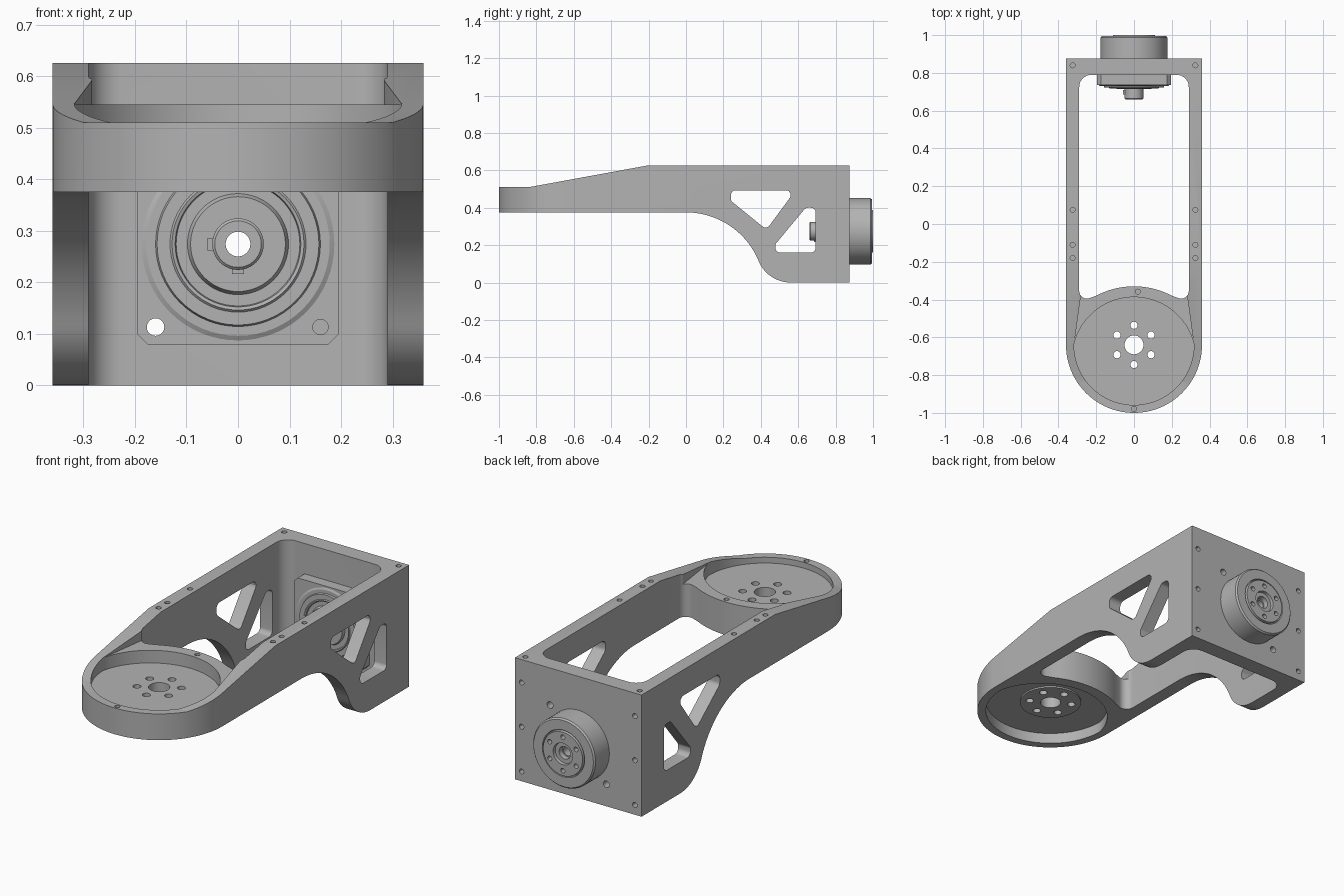
import bpy, bmesh
from math import sin, cos, pi, radians
from mathutils import Vector

if "Cube" in bpy.data.objects:
    bpy.data.objects.remove(bpy.data.objects["Cube"])

grey = bpy.data.materials.new("machined_grey")
grey.use_nodes = True
grey.diffuse_color = (0.45, 0.45, 0.45, 1)
grey.node_tree.nodes["Principled BSDF"].inputs["Base Color"].default_value = (0.45, 0.45, 0.45, 1)

AXIS_Z = 0.274   # height of the motor axis
RING_Y = -0.64   # centre of the front ring


def arc(cx, cy, r, a0, a1, n=16):
    angles = [radians(a0 + (a1 - a0) * i / n) for i in range(n + 1)]
    return [(cx + r * cos(a), cy + r * sin(a)) for a in angles]


def circle(cx, cy, r, n=32):
    return arc(cx, cy, r, 0, 360, n)[:-1]


def rounded(corners, r, n=6):
    """Polygon with every corner filleted."""
    out = []
    for i, c in enumerate(corners):
        p = Vector(c)
        a = (Vector(corners[i - 1]) - p).normalized()
        b = (Vector(corners[(i + 1) % len(corners)]) - p).normalized()
        half = a.angle(b) / 2
        centre = p + (a + b).normalized() * (r / sin(half))
        reach = r * cos(half) / sin(half)
        u, v = p + a * reach - centre, p + b * reach - centre
        for k in range(n + 1):
            out.append(tuple(centre + u.lerp(v, k / n).normalized() * r))
    return out


def make_object(name, bm):
    bmesh.ops.recalc_face_normals(bm, faces=bm.faces)
    mesh = bpy.data.meshes.new(name)
    bm.to_mesh(mesh)
    bm.free()
    mesh.materials.append(grey)
    ob = bpy.data.objects.new(name, mesh)
    bpy.context.scene.collection.objects.link(ob)
    return ob


def prisms(name, outlines, axis, lo, hi):
    """Extrude one or more 2D outlines along an axis."""
    place = {"x": lambda a, b, c: (c, a, b),
             "y": lambda a, b, c: (a, c, b),
             "z": lambda a, b, c: (a, b, c)}[axis]
    bm = bmesh.new()
    for pts in outlines:
        low = [bm.verts.new(place(a, b, lo)) for a, b in pts]
        high = [bm.verts.new(place(a, b, hi)) for a, b in pts]
        bm.faces.new(low)
        bm.faces.new(high)
        for i in range(len(pts)):
            bm.faces.new((low[i - 1], low[i], high[i], high[i - 1]))
    return make_object(name, bm)


def lathe(name, profile, n=64):
    """Turn a closed (radius, y) profile about the motor axis."""
    bm = bmesh.new()
    rings = []
    for i in range(n):
        a = 2 * pi * i / n
        rings.append([bm.verts.new((r * cos(a), y, AXIS_Z + r * sin(a))) for r, y in profile])
    for i in range(n):
        p, q = rings[i - 1], rings[i]
        for j in range(len(profile)):
            bm.faces.new((p[j - 1], p[j], q[j], q[j - 1]))
    return make_object(name, bm)


def combine(target, cutter, operation="DIFFERENCE"):
    mod = target.modifiers.new("cut", "BOOLEAN")
    mod.operation, mod.solver, mod.object = operation, "EXACT", cutter
    bpy.context.view_layer.objects.active = target
    bpy.ops.object.modifier_apply(modifier=mod.name)
    bpy.data.objects.remove(cutter)


def cut(target, outlines, axis, lo, hi):
    combine(target, prisms("cutter", outlines, axis, lo, hi))


# Bracket body: side profile crossed with the plan outline
side = [(-1.1, 0.375), (-1.1, 0.51), (-0.84, 0.51), (-0.21, 0.625), (0.875, 0.625), (0.875, 0)]
side += arc(0.56, 0.186, 0.186, 270, 202.4) + arc(0, -0.045, 0.42, 22.4, 90, 24)[1:]
bracket = prisms("bracket_body", [side], "x", -0.5, 0.5)
plan = [(0.36, 0.95), (-0.36, 0.95)] + arc(0, RING_Y, 0.36, 180, 360, 48)
combine(bracket, prisms("cutter", [plan], "z", -0.1, 0.8), "INTERSECT")

# Open pocket between the arms
pocket = arc(0.225, 0.725, 0.065, 0, 90, 8) + arc(-0.225, 0.725, 0.065, 90, 180, 8)
pocket += arc(-0.25, -0.355, 0.04, 180, 290, 8) + arc(0, -0.76, 0.43, 118, 62)
pocket += arc(0.25, -0.355, 0.04, 250, 360, 8)
cut(bracket, [pocket], "z", -0.1, 0.8)

# Lowered rear rim of the ring, then the recesses above and below its floor
ledge = [(0.318, -0.645), (0.283, -0.39), (0.283, -0.3), (-0.283, -0.3), (-0.283, -0.39), (-0.318, -0.645)]
cut(bracket, [ledge], "z", 0.545, 0.8)
recess = arc(0, RING_Y, 0.318, 180, 360, 40) + arc(0, -0.714, 0.327, 18, 162, 32)
cut(bracket, [recess], "z", 0.48, 0.8)
cut(bracket, [recess], "z", 0.3, 0.43)

# Underside hub, and the bore and bolt circle through the floor
hub = prisms("ring_hub", [circle(0, RING_Y, 0.15, 64)], "z", 0.422, 0.45)
bolts = [circle(0, RING_Y, 0.05)]
bolts += [circle(x, y, 0.019, 20) for x, y in arc(0, RING_Y, 0.104, 30, 330, 5)]
for part in (bracket, hub):
    cut(part, bolts, "z", 0.4, 0.52)

# Lightening windows through both arms
windows = [rounded([(0.24, 0.493), (0.24, 0.437), (0.43, 0.283), (0.585, 0.493)], 0.025),
           rounded([(0.478, 0.16), (0.693, 0.16), (0.693, 0.40), (0.64, 0.40), (0.478, 0.205)], 0.025)]
cut(bracket, windows, "x", -0.5, 0.5)

# Screw holes in the arm tops, the ring rim and the back plate
arm_holes = [circle(s * 0.325, y, 0.013, 16) for s in (-1, 1) for y in (0.84, 0.075, -0.11, -0.18)]
cut(bracket, arm_holes, "z", 0.55, 0.8)
cut(bracket, [circle(0, -0.979, 0.013, 16), circle(0.02, -0.358, 0.013, 16)], "z", 0.45, 0.6)
back_holes = [circle(s * 0.322, z, 0.013, 16) for s in (-1, 1) for z in (0.05, 0.28, 0.507)]
cut(bracket, back_holes, "y", 0.81, 0.95)

# Motor flange inside the back wall
c, w = 0.175, 0.195
square = [(c, -w), (w, -c), (w, c), (c, w), (-c, w), (-w, c), (-w, -c), (-c, -w)]
flange = prisms("motor_flange", [[(x, z + AXIS_Z) for x, z in square]], "y", 0.735, 0.791)
through = [circle(0, AXIS_Z, 0.1, 48), circle(-0.16, 0.113, 0.017, 20), circle(0.16, 0.435, 0.017, 20)]
for part in (bracket, flange):
    cut(part, through, "y", 0.7, 0.95)
cut(flange, [circle(0.16, 0.113, 0.015, 20)], "y", 0.7, 0.745)

# Turned motor: output boss, stepped face, hidden core, rear housing
motor = lathe("motor_housing", [
    (0.024, 0.66), (0.045, 0.66), (0.05, 0.665), (0.05, 0.715), (0.092, 0.715),
    (0.098, 0.728), (0.12, 0.728), (0.122, 0.72), (0.128, 0.718), (0.132, 0.722), (0.157, 0.722),
    (0.16, 0.73), (0.178, 0.73), (0.187, 0.735), (0.187, 0.76), (0.11, 0.76),
    (0.11, 0.87), (0.177, 0.87), (0.177, 0.987), (0.17, 0.995), (0.12, 0.995), (0.118, 0.985),
    (0.114, 0.985), (0.112, 1.0), (0.055, 1.0), (0.053, 0.985), (0.032, 0.985), (0.03, 0.96),
    (0.024, 0.96)])
rear_bolts = [circle(x, z, 0.012, 16) for x, z in arc(0, AXIS_Z, 0.086, 30, 330, 5)]
cut(motor, rear_bolts, "y", 0.975, 1.1)

# Two keys on the output boss
a, b = AXIS_Z - 0.012, AXIS_Z + 0.012
prisms("boss_side_key", [[(-0.059, a), (-0.045, a), (-0.045, b), (-0.059, b)]], "y", 0.685, 0.71)
a, b = AXIS_Z - 0.058, AXIS_Z - 0.045
prisms("boss_lower_key", [[(-0.012, a), (0.012, a), (0.012, b), (-0.012, b)]], "y", 0.685, 0.71)

# Smooth the curved walls, keep the machined edges crisp
bpy.ops.object.select_all(action="DESELECT")
for ob in bpy.context.scene.objects:
    if ob.type == "MESH" and ob.data.materials and ob.data.materials[0] == grey:
        ob.select_set(True)
        bpy.context.view_layer.objects.active = ob
bpy.ops.object.shade_smooth_by_angle(angle=radians(25))
